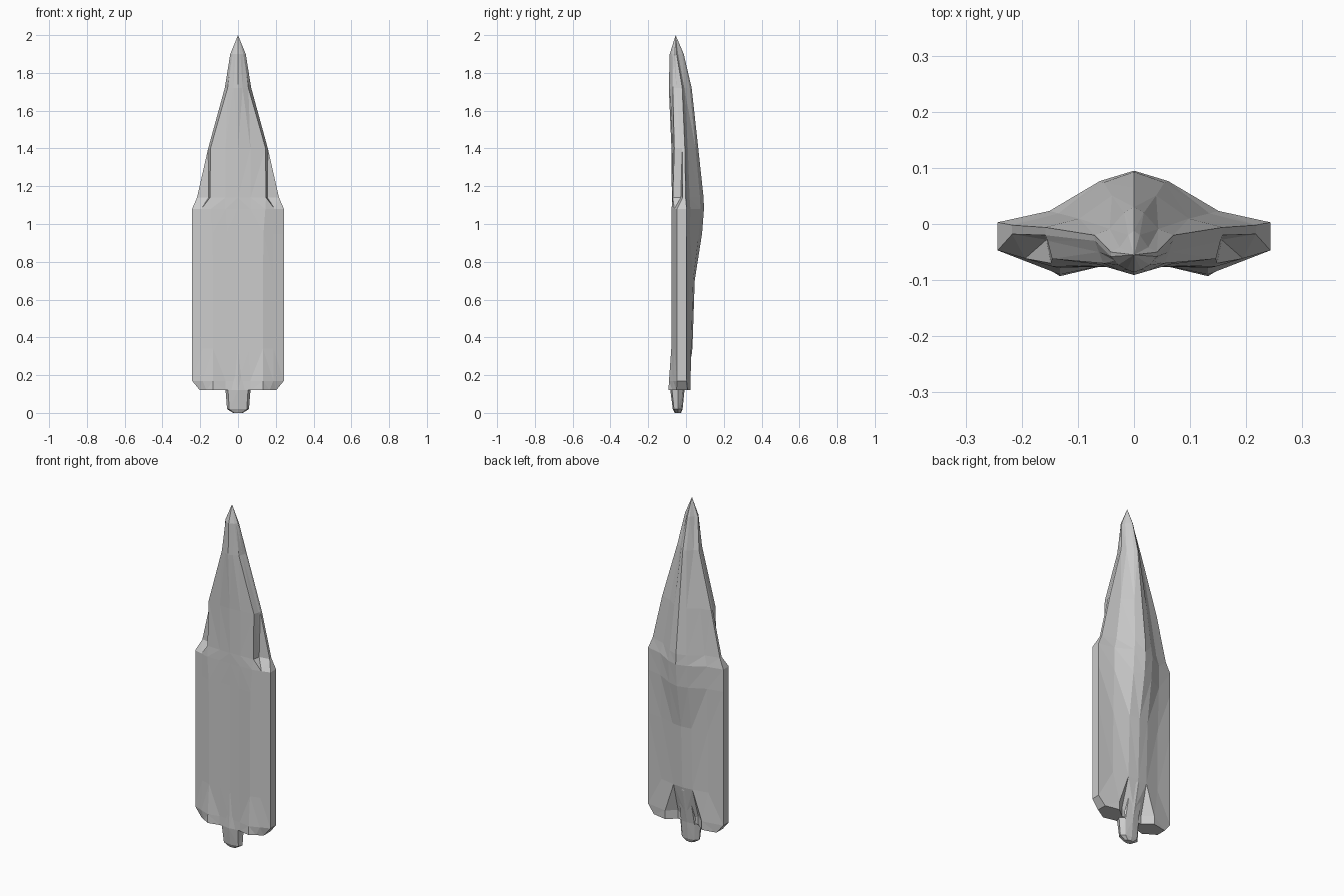
import bpy, bmesh

if "Cube" in bpy.data.objects:
    bpy.data.objects.remove(bpy.data.objects["Cube"])


def mix(a, b, t):
    return a + (b - a) * t


def loft(name, sections, tip=None):
    """Skin half cross-sections (spine to keel), mirrored across x = 0."""
    bm = bmesh.new()
    rings = []
    for z, half in sections:
        ring = half + [(-x, y) for x, y in reversed(half[1:-1])]
        rings.append([bm.verts.new((x, y, z)) for x, y in ring])
    n = len(rings[0])
    for a, b in zip(rings, rings[1:]):
        for i in range(n):
            j = (i + 1) % n
            bm.faces.new((a[i], a[j], b[j], b[i]))
    if tip:
        t = bm.verts.new(tip)
        for i in range(n):
            bm.faces.new((rings[0][i], t, rings[0][(i + 1) % n]))
    else:
        bm.faces.new(rings[0])
    bm.faces.new(rings[-1])
    # Planar facets, consistent outward normals
    bmesh.ops.triangulate(bm, faces=bm.faces[:])
    bmesh.ops.recalc_face_normals(bm, faces=bm.faces[:])
    mesh = bpy.data.meshes.new(name)
    bm.to_mesh(mesh)
    bm.free()
    obj = bpy.data.objects.new(name, mesh)
    bpy.context.collection.objects.link(obj)


def hull_section(z, top, w, hi, lo, xb, belly, keel):
    """Spine, hump, shoulder, two side edges, intake, belly, keel side, keel."""
    hump = (w * .25, mix(hi, top, .8))
    shoulder = (w * .62, mix(hi, top, .22))
    intake = (mix(xb, w, .5), mix(belly, lo, .5))
    keel_side = (xb * .45, mix(keel, belly, .35))
    if 1.1 < z < 1.5:      # intake step between wing strake and belly
        intake = (xb + .008, lo - .01)
    if z < .2:             # grooves that split off the two engine blocks
        hump, shoulder = (.065, -.02), (.118, .024)
        keel_side = (.065, keel)
    return z, [(0, top), hump, shoulder, (w, hi), (w, lo),
               intake, (xb, belly), keel_side, (0, keel)]


# Hull stations: z, spine y, half width, edge back y, edge front y, belly x, belly y, keel y
stations = [
    (1.90, -.012, .041, -.050, -.058, .028, -.073, -.086),
    (1.72, .030, .070, -.020, -.030, .055, -.070, -.091),
    (1.40, .065, .158, -.006, -.020, .146, -.062, -.077),
    (1.14, .093, .217, -.002, -.018, .148, -.070, -.075),
    (1.08, .095, .243, .003, -.047, .145, -.076, -.075),
    (.95, .085, .243, .003, -.047, .135, -.078, -.075),
    (.70, .046, .243, .003, -.047, .132, -.078, -.075),
    (.34, .034, .243, .003, -.047, .132, -.078, -.075),
    (.17, 0, .243, .003, -.047, .132, -.090, -.076),
    (.12, -.015, .202, .008, -.050, .132, -.093, -.077),
]
loft("hull", [hull_section(*s) for s in stations], tip=(0, -.055, 2))


def tail_section(z, top, w, bottom):
    return z, [(0, top), (w * .65, mix(top, bottom, .1)), (w, mix(top, bottom, .45)),
               (w * .8, mix(top, bottom, .88)), (0, bottom)]


# Tail boom running out between the engine blocks: z, back y, half width, front y
boom = [(.50, .034, .050, -.070), (.32, .032, .058, -.076), (.12, -.008, .066, -.083),
        (.02, -.018, .058, -.070), (0, -.026, .026, -.060)]
loft("tail_boom", [tail_section(*s) for s in boom])
